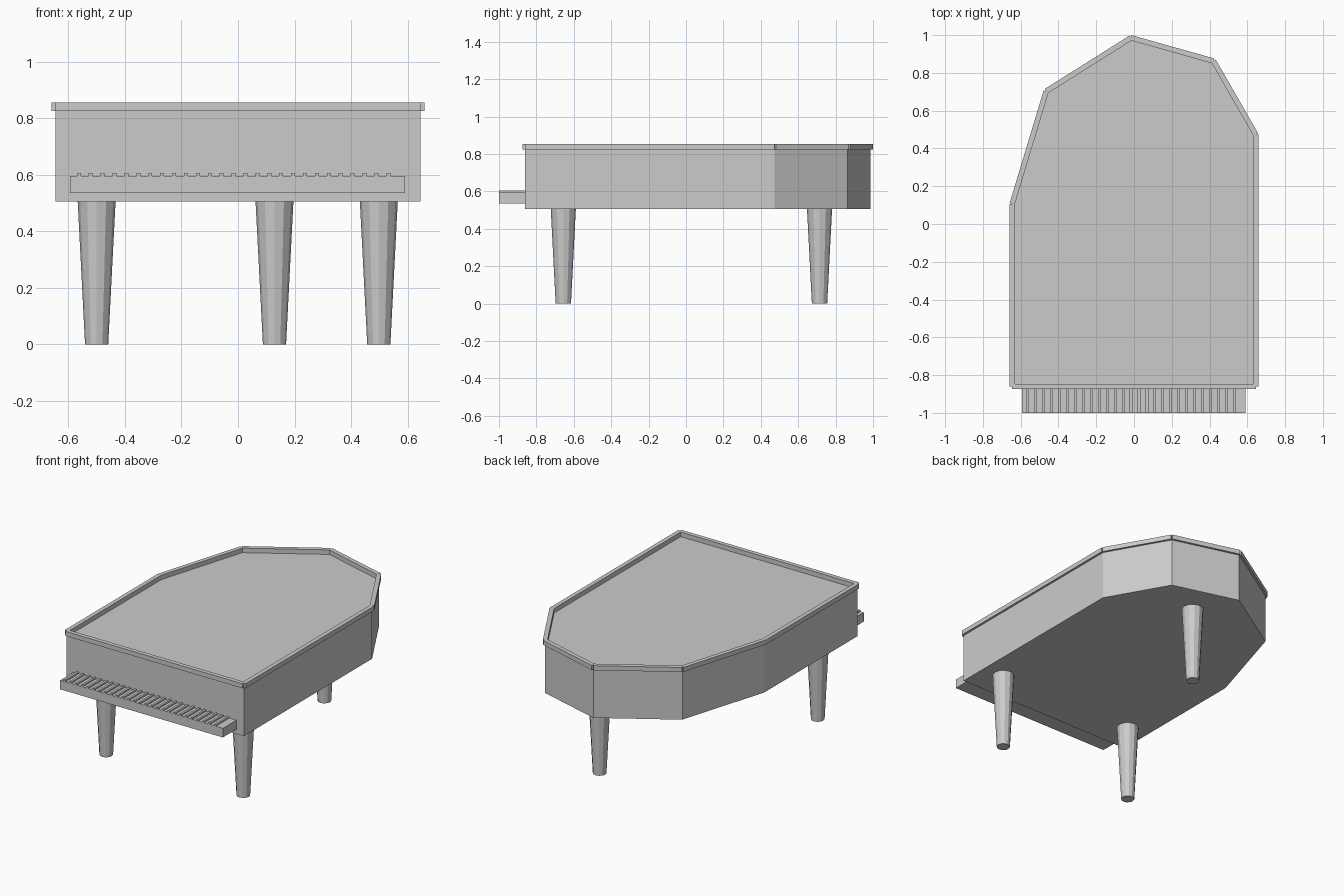
import bpy, bmesh, math
from mathutils import Matrix, Vector

if "Cube" in bpy.data.objects:
    bpy.data.objects.remove(bpy.data.objects["Cube"], do_unlink=True)

grey = bpy.data.materials.new("plain_grey")
grey.use_nodes = True
colour = (0.6, 0.6, 0.6, 1)
grey.diffuse_color = colour
grey.node_tree.nodes["Principled BSDF"].inputs["Base Color"].default_value = colour


def make_object(name, bm):
    bmesh.ops.recalc_face_normals(bm, faces=bm.faces)
    mesh = bpy.data.meshes.new(name)
    bm.to_mesh(mesh)
    bm.free()
    mesh.materials.append(grey)
    obj = bpy.data.objects.new(name, mesh)
    bpy.context.collection.objects.link(obj)
    return obj


def add_box(bm, centre, size, angle=0):
    matrix = (Matrix.Translation(centre) @ Matrix.Rotation(angle, 4, "Z")
              @ Matrix.Diagonal((*size, 1)))
    bmesh.ops.create_cube(bm, size=1, matrix=matrix)


# Case: the outline, extruded upwards
outline = [(-0.645, -0.86), (0.645, -0.86), (0.645, 0.473), (0.421, 0.863),
           (-0.016, 0.986), (-0.465, 0.703), (-0.645, 0.107)]
bottom, top = 0.505, 0.825
bm = bmesh.new()
base = bm.faces.new([bm.verts.new((x, y, bottom)) for x, y in outline])
side = bmesh.ops.extrude_face_region(bm, geom=[base], use_keep_orig=True)
bmesh.ops.translate(bm, vec=(0, 0, top - bottom),
                    verts=[v for v in side["geom"] if isinstance(v, bmesh.types.BMVert)])
make_object("case", bm)

# Rim: one straight bar along each edge of the case
bm = bmesh.new()
for start, end in zip(outline, outline[1:] + outline[:1]):
    a, b = Vector(start), Vector(end)
    middle, run = (a + b) / 2, b - a
    add_box(bm, (middle.x, middle.y, 0.84), (run.length, 0.028, 0.03),
            math.atan2(run.y, run.x))
make_object("rim", bm)

# Keyboard shelf and the raised keys
bm = bmesh.new()
add_box(bm, (-0.002, -0.93, 0.565), (1.184, 0.14, 0.06))
make_object("key_shelf", bm)

bm = bmesh.new()
for i in range(27):
    add_box(bm, (-0.563 + i * 0.0421, -0.93, 0.6), (0.014, 0.139, 0.011))
make_object("keys", bm)

# Tapered legs
for name, x, y in [("right_front_leg", -0.5, -0.656), ("left_front_leg", 0.498, -0.656),
                   ("back_leg", 0.129, 0.714)]:
    bm = bmesh.new()
    bmesh.ops.create_cone(bm, cap_ends=True, segments=12, radius1=0.041, radius2=0.067,
                          depth=bottom, matrix=Matrix.Translation((x, y, bottom / 2)))
    make_object(name, bm)
